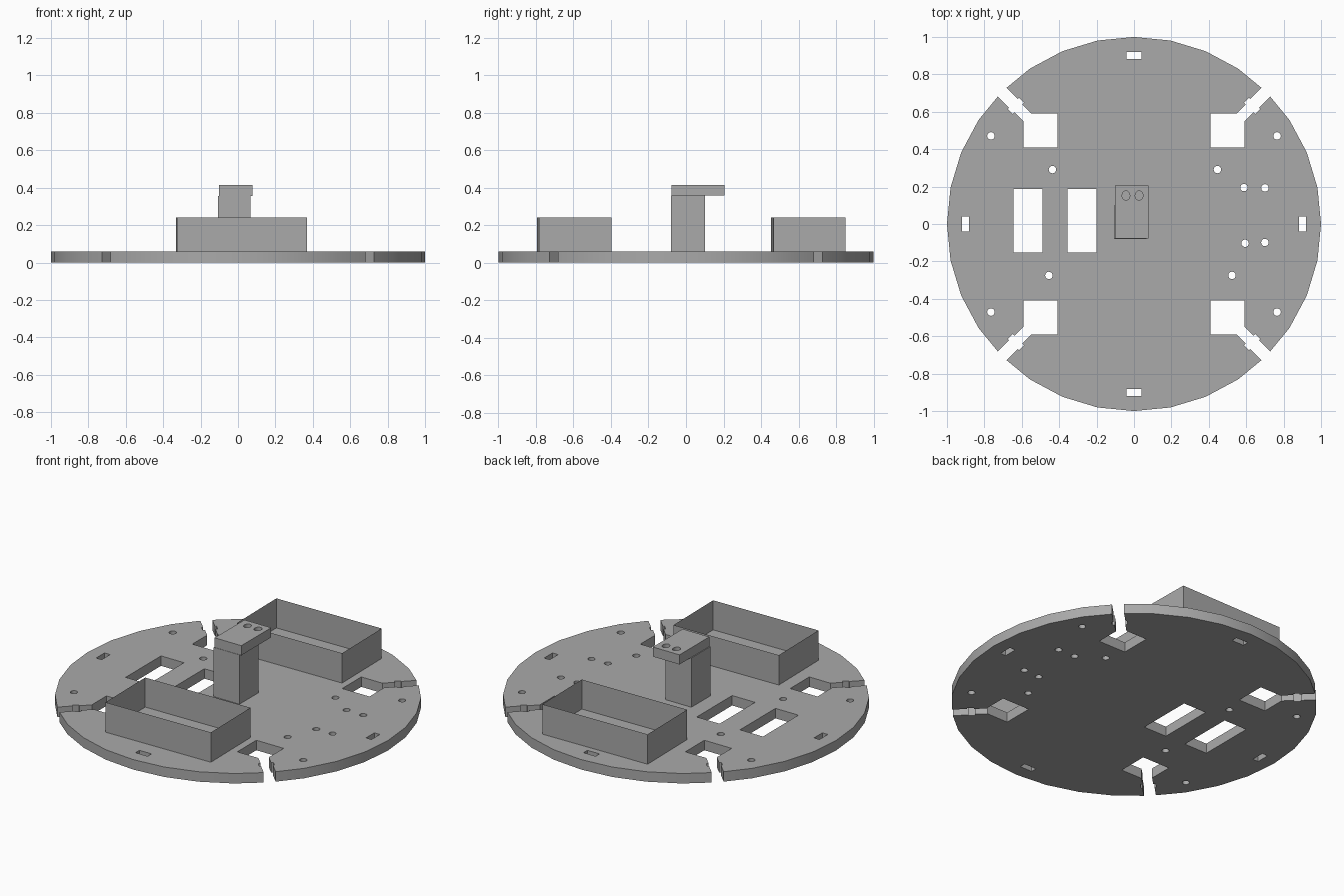
import bpy, bmesh, math
from mathutils import Matrix, Vector

cube = bpy.data.objects.get("Cube")
if cube:
    bpy.data.objects.remove(cube, do_unlink=True)

grey = bpy.data.materials.new("plain grey")
grey.use_nodes = True
colour = (0.4, 0.4, 0.4, 1)
grey.diffuse_color = colour
grey.node_tree.nodes["Principled BSDF"].inputs["Base Color"].default_value = colour

TOP = 0.06  # upper surface of the base plate


def add_prism(bm, outline, z0, z1):
    """Extrude a counter-clockwise outline from z0 to z1; returns the top face."""
    low = [bm.verts.new((x, y, z0)) for x, y in outline]
    high = [bm.verts.new((x, y, z1)) for x, y in outline]
    bm.faces.new(low[::-1])
    top = bm.faces.new(high)
    n = len(outline)
    for i in range(n):
        j = (i + 1) % n
        bm.faces.new((low[i], low[j], high[j], high[i]))
    return top


def rect(x, y, w, d):
    return [(x + sx * w / 2, y + sy * d / 2)
            for sx, sy in ((-1, -1), (1, -1), (1, 1), (-1, 1))]


def circle(x, y, rx, n, ry=None):
    ry = ry or rx
    return [(x + rx * math.cos(math.tau * i / n), y + ry * math.sin(math.tau * i / n))
            for i in range(n)]


def finish(name, bm):
    mesh = bpy.data.meshes.new(name)
    bm.to_mesh(mesh)
    bm.free()
    mesh.materials.append(grey)
    obj = bpy.data.objects.new(name, mesh)
    bpy.context.collection.objects.link(obj)
    return obj


def cut(obj, outlines, z0, z1):
    """Punch every outline through the object."""
    bm = bmesh.new()
    for outline in outlines:
        add_prism(bm, outline, z0, z1)
    cutter = finish("cutter", bm)
    cutter.hide_render = True
    mod = obj.modifiers.new("holes", 'BOOLEAN')
    mod.operation, mod.solver, mod.object = 'DIFFERENCE', 'EXACT', cutter
    select(obj)
    bpy.ops.object.modifier_apply(modifier=mod.name)
    bpy.data.objects.remove(cutter, do_unlink=True)


def select(obj):
    bpy.ops.object.select_all(action='DESELECT')
    obj.select_set(True)
    bpy.context.view_layer.objects.active = obj


# Round base plate
bm = bmesh.new()
add_prism(bm, circle(0, 0, 1, 32), 0, TOP)
plate = finish("base_plate", bm)

# Four keyhole cut-outs: square pocket, narrow channel with a nut recess to the rim
side = [(0.707, 0.129), (0.806, 0.029), (0.875, 0.029), (0.875, 0.042),
        (0.912, 0.042), (0.912, 0.033), (1.06, 0.033)]
keyhole = [(0.578, 0)] + [(u, -v) for u, v in side] + side[::-1]
holes = []
for k in range(4):
    a = math.radians(45 + 90 * k)
    holes.append([(u * math.cos(a) - v * math.sin(a), u * math.sin(a) + v * math.cos(a))
                  for u, v in keyhole])

# Two rectangular windows and four rim slots
holes += [rect(x, 0.017, 0.153, 0.338) for x in (-0.567, -0.278)]
for s in (-1, 1):
    holes += [rect(0, 0.9 * s, 0.08, 0.037), rect(0.9 * s, 0, 0.037, 0.08)]

# Screw holes
screws = [(sx * 0.765, sy * 0.471) for sx in (-1, 1) for sy in (-1, 1)]
screws += [(-0.436, 0.291), (0.446, 0.291), (-0.455, -0.275), (0.524, -0.275),
           (0.588, 0.195), (0.70, 0.193), (0.594, -0.103), (0.70, -0.099)]
holes += [circle(x, y, 0.02, 16) for x, y in screws]
cut(plate, holes, -0.1, 0.2)

# Two open trays, turned very slightly
for name, y in (("front_tray", -0.597), ("back_tray", 0.653)):
    bm = bmesh.new()
    top = add_prism(bm, rect(0, 0, 0.695, 0.386), TOP, 0.24)
    bmesh.ops.inset_region(bm, faces=[top], thickness=0.032)
    floor = bmesh.ops.extrude_discrete_faces(bm, faces=[top])["faces"][0]
    bmesh.ops.translate(bm, verts=floor.verts, vec=Vector((0, 0, TOP + 0.002 - 0.24)))
    bm.transform(Matrix.Translation((0.018, y, 0)) @ Matrix.Rotation(math.radians(0.9), 4, 'Z'))
    finish(name, bm)

# Sensor post with an overhanging head
bm = bmesh.new()
add_prism(bm, rect(-0.02, 0.01, 0.172, 0.18), TOP, 0.357)
finish("sensor_post", bm)

bm = bmesh.new()
add_prism(bm, rect(-0.012, 0.064, 0.178, 0.284), 0.357, 0.415)
head = finish("sensor_head", bm)
cut(head, [circle(x, 0.152, 0.021, 16, 0.025) for x in (-0.043, 0.027)], 0.3, 0.5)

# Smooth the rim and the holes, keep corners sharp
for obj in (plate, head):
    select(obj)
    bpy.ops.object.shade_smooth_by_angle(angle=math.radians(30))
